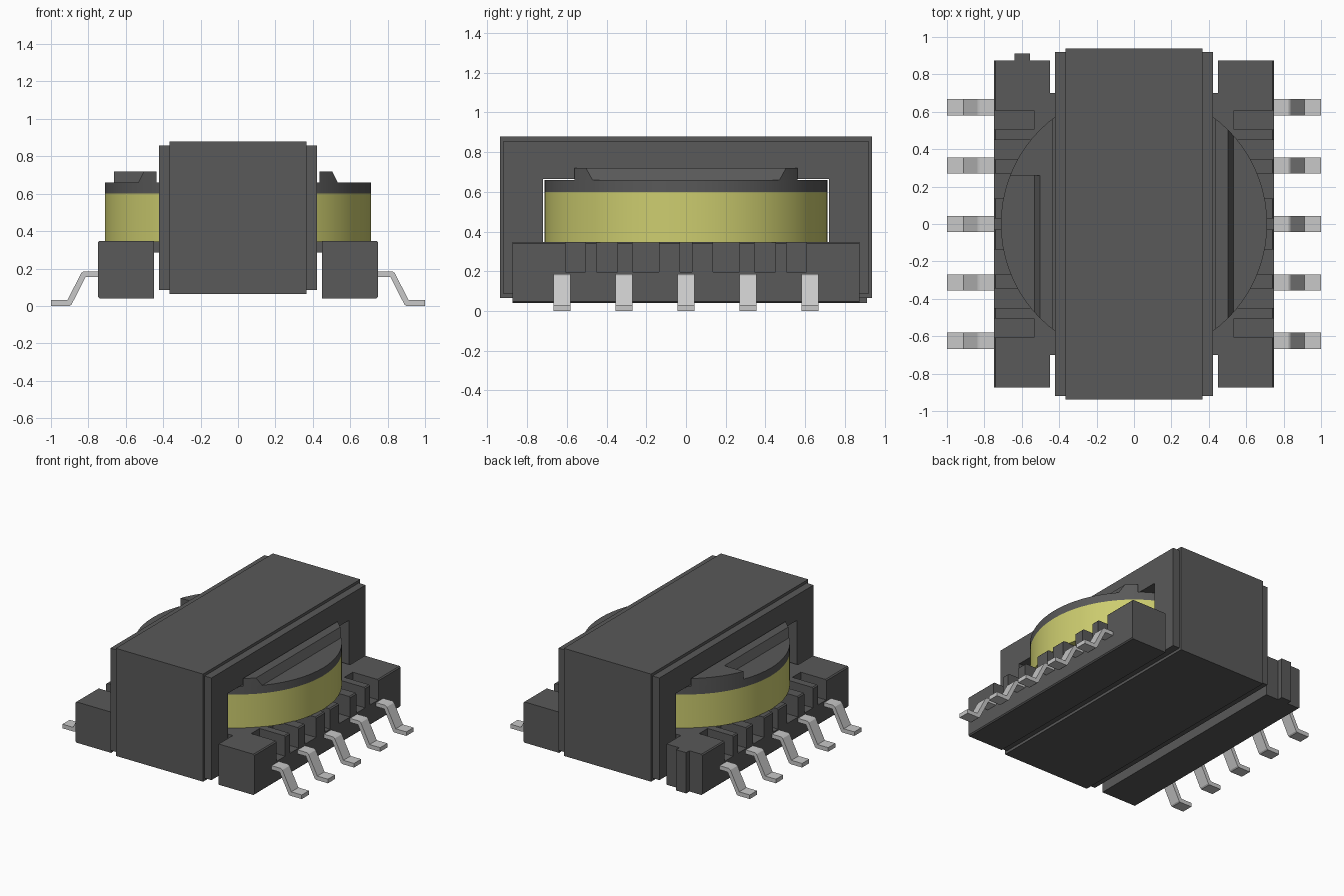
import bpy, bmesh, math
from mathutils import Vector

if "Cube" in bpy.data.objects:
    bpy.data.objects.remove(bpy.data.objects["Cube"], do_unlink=True)


def material(name, rgb):
    m = bpy.data.materials.new(name)
    m.use_nodes = True
    m.diffuse_color = (*rgb, 1)
    bsdf = next(n for n in m.node_tree.nodes if n.type == 'BSDF_PRINCIPLED')
    bsdf.inputs["Base Color"].default_value = (*rgb, 1)
    return m


GREY = material("dark grey", (0.1, 0.1, 0.1))
YELLOW = material("winding yellow", (0.61, 0.61, 0.16))
METAL = material("pin metal", (0.58, 0.58, 0.58))


def finish(name, bm, mat, smooth=False):
    bmesh.ops.recalc_face_normals(bm, faces=bm.faces[:])
    me = bpy.data.meshes.new(name)
    bm.to_mesh(me)
    bm.free()
    me.materials.append(mat)
    ob = bpy.data.objects.new(name, me)
    bpy.context.collection.objects.link(ob)
    if smooth:
        bpy.ops.object.select_all(action='DESELECT')
        ob.select_set(True)
        bpy.context.view_layer.objects.active = ob
        bpy.ops.object.shade_smooth_by_angle(angle=math.radians(30))
    return ob


def extrude(bm, points, offset):
    """Prism from a planar outline."""
    f = bm.faces.new([bm.verts.new(p) for p in points])
    r = bmesh.ops.extrude_face_region(bm, geom=[f])
    verts = [g for g in r["geom"] if isinstance(g, bmesh.types.BMVert)]
    bmesh.ops.translate(bm, verts=verts, vec=offset)


def box(bm, x0, x1, y0, y1, z0, z1):
    extrude(bm, [(x0, y0, z0), (x1, y0, z0), (x1, y1, z0), (x0, y1, z0)], (0, 0, z1 - z0))


def ring(name, hx, outer, inner):
    """Rectangular tube along x; rectangles are (half y, low z, high z)."""
    bm = bmesh.new()
    loops = []
    for x, (h, a, b) in ((-hx, outer), (hx, outer), (hx, inner), (-hx, inner)):
        loops.append([bm.verts.new((x, y, z)) for y, z in ((-h, a), (h, a), (h, b), (-h, b))])
    for i in range(4):
        p, q = loops[i], loops[(i + 1) % 4]
        for j in range(4):
            k = (j + 1) % 4
            bm.faces.new((p[j], p[k], q[k], q[j]))
    return finish(name, bm, GREY)


def disc(name, z0, z1, mat, cuts=()):
    """Round slab, trimmed by planes (point, normal of the removed side)."""
    bm = bmesh.new()
    n, r = 72, 0.712
    extrude(bm, [(r * math.cos(math.tau * i / n), r * math.sin(math.tau * i / n), z0)
                 for i in range(n)], (0, 0, z1 - z0))
    for co, no in cuts:
        res = bmesh.ops.bisect_plane(bm, geom=bm.verts[:] + bm.edges[:] + bm.faces[:],
                                     plane_co=Vector(co), plane_no=Vector(no), clear_outer=True)
        edges = [g for g in res["geom_cut"] if isinstance(g, bmesh.types.BMEdge)]
        bmesh.ops.contextual_create(bm, geom=edges)
    return finish(name, bm, mat, True)


# Ferrite core with its winding window, and the tape around it
core = (0.92, 0.085, 0.857)
ring("core", 0.422, core, (0.72, 0.28, 0.665))
ring("core_tape", 0.365, (0.938, 0.065, 0.878), core)

# Bobbin floor, winding and top flange
bm = bmesh.new()
box(bm, -0.46, 0.46, -0.70, 0.70, 0.285, 0.345)
finish("bobbin_floor", bm, GREY)
disc("winding", 0.345, 0.6, YELLOW)
disc("top_flange", 0.6, 0.66, GREY)

# Chamfered ridges on the flange, one with a marker block
for s, side in ((1, "left"), (-1, "right")):
    inner = ((s * 0.435, 0, 0), (-s, 0, 0))
    disc(side + "_ridge", 0.655, 0.72, GREY, [inner, ((s * 0.503, 0, 0.72), (2 * s, 0, 1))])
disc("marker_block", 0.655, 0.72, GREY, [((-0.45, 0, 0), (1, 0, 0)), ((0, 0.26, 0), (0, -1, 0))])

# Terminal rails: solid lower body with a comb of wire slots above
SLOTS = [(0.506, 0.607), (0.345, 0.45), (0.135, 0.27)]
SLOTS = sorted([(-b, -a) for a, b in SLOTS] + [(-0.03, 0.03)] + SLOTS)
for s, side in ((1, "left"), (-1, "right")):
    x0, x1, xs, hy, zm = 0.45, 0.748, 0.535, 0.873, 0.195
    bm = bmesh.new()
    box(bm, x0, x1, -hy, hy, 0.04, zm)
    comb = [(x0, -hy), (x1, -hy)]
    for a, b in SLOTS:
        comb += [(x1, a), (xs, a), (xs, b), (x1, b)]
    comb += [(x1, hy), (x0, hy)]
    extrude(bm, [(x, y, zm) for x, y in comb], (0, 0, 0.348 - zm))
    # Soften the long outer edges
    edges = [e for e in bm.edges if all(v.co.x > 0.74 and abs(v.co.z - zm) > 0.1 for v in e.verts)]
    bmesh.ops.bevel(bm, geom=edges, offset=0.008, segments=1, affect='EDGES')
    bmesh.ops.scale(bm, vec=(s, 1, 1), verts=bm.verts[:])
    finish(side + "_rail", bm, GREY)

# Orientation rib on the back of the right rail
bm = bmesh.new()
box(bm, -0.64, -0.555, 0.86, 0.912, 0.04, 0.348)
finish("orientation_rib", bm, GREY)

# Gull-wing pins
PIN = [(0.73, 0.185), (0.825, 0.185), (0.838, 0.176), (0.912, 0.035), (1, 0.035),
       (1, 0.004), (0.9, 0.004), (0.89, 0.011), (0.815, 0.155), (0.73, 0.155)]
PIN = [(x, max(0, z - 0.004) if z < 0.04 else z) for x, z in PIN]
for s, side in ((1, "left"), (-1, "right")):
    for i in range(5):
        y = (i - 2) * 0.312
        bm = bmesh.new()
        extrude(bm, [(s * x, y - 0.043, z) for x, z in PIN], (0, 0.086, 0))
        finish(f"{side}_pin_{i + 1}", bm, METAL)
